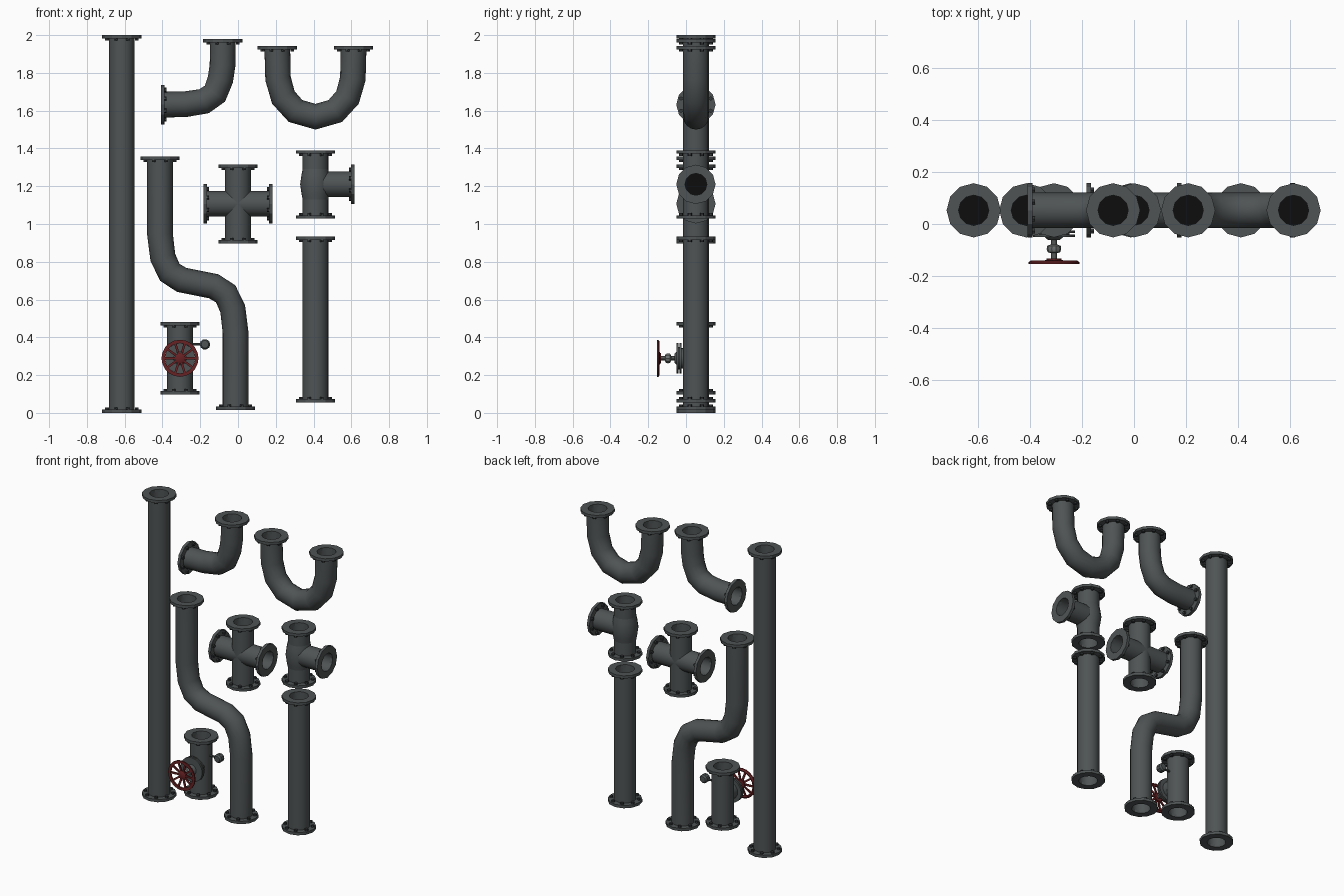
import bpy, bmesh, math
from mathutils import Vector, Matrix

cube = bpy.data.objects.get("Cube")
if cube:
    bpy.data.objects.remove(cube)

PIPE_R, BORE_R, FLANGE_R, AXIS_Y = 0.068, 0.058, 0.104, 0.0525


def material(name, rgb):
    m = bpy.data.materials.new(name)
    m.use_nodes = True
    m.diffuse_color = (*rgb, 1)
    m.node_tree.nodes["Principled BSDF"].inputs["Base Color"].default_value = (*rgb, 1)
    return m


GREY = material("pipe_grey", (0.078, 0.088, 0.09))
DARK = material("bolt_dark_grey", (0.035, 0.04, 0.042))
BLACK = material("bore_black", (0.004, 0.004, 0.004))
RED = material("wheel_red", (0.14, 0.016, 0.018))
STEEL = material("stem_grey", (0.16, 0.17, 0.17))


def finish(bm, name, mat, matrix=None, angle=40):
    bmesh.ops.remove_doubles(bm, verts=bm.verts, dist=0.00001)
    bmesh.ops.recalc_face_normals(bm, faces=bm.faces)
    me = bpy.data.meshes.new(name)
    bm.to_mesh(me)
    bm.free()
    ob = bpy.data.objects.new(name, me)
    bpy.context.collection.objects.link(ob)
    me.materials.append(mat)
    if matrix:
        ob.matrix_world = matrix
    bpy.ops.object.select_all(action="DESELECT")
    ob.select_set(True)
    bpy.context.view_layer.objects.active = ob
    bpy.ops.object.shade_smooth_by_angle(angle=math.radians(angle))
    return ob


def aim(point, direction):
    """Matrix that moves the origin to point and turns z along direction."""
    turn = Vector(direction).to_track_quat("Z", "Y").to_matrix().to_4x4()
    return Matrix.Translation(point) @ turn


def lathe(name, profile, mat, matrix, n=16, angle=40):
    """Turn (radius, height) points round z."""
    bm = bmesh.new()
    vs = [bm.verts.new((r, 0, h)) for r, h in profile]
    es = [bm.edges.new(pair) for pair in zip(vs, vs[1:])]
    bmesh.ops.spin(bm, geom=vs + es, cent=(0, 0, 0), axis=(0, 0, 1),
                   angle=math.tau, steps=n, use_duplicate=False)
    return finish(bm, name, mat, matrix, angle)


def tube(name, path, n=16):
    """Sweep a round section along an x, z path."""
    bm = bmesh.new()
    pts = [Vector((x, AXIS_Y, z)) for x, z in path]
    rings = []
    for i, p in enumerate(pts):
        a, b = pts[max(i - 1, 0)], pts[min(i + 1, len(pts) - 1)]
        t = (p - a).normalized() + (b - p).normalized()
        side = t.normalized().cross(Vector((0, 1, 0)))
        rings.append([bm.verts.new(p + PIPE_R * (side * math.cos(k * math.tau / n)
                      + Vector((0, math.sin(k * math.tau / n), 0)))) for k in range(n)])
    for r, s in zip(rings, rings[1:]):
        for k in range(n):
            j = (k + 1) % n
            bm.faces.new((r[k], r[j], s[j], s[k]))
    return finish(bm, name, GREY)


def pipe_end(name, x, z, direction):
    """Flange, bolts and bore; direction points out of the pipe."""
    m = aim((x, AXIS_Y, z), direction)
    lathe(name + "_flange", [(BORE_R, 0), (FLANGE_R, 0), (FLANGE_R, -0.018),
                             (BORE_R, -0.018), (BORE_R, 0)], GREY, m, 12, 20)
    lathe(name + "_bore", [(BORE_R, -0.1), (BORE_R, -0.01)], GREY, m, 12)
    bore = bpy.context.active_object.data
    bore.flip_normals()
    lathe(name + "_bore_end", [(0, -0.1), (BORE_R, -0.1)], BLACK, m, 12)
    bm = bmesh.new()
    for k in range(8):
        a = (k + 0.5) * math.tau / 8
        bmesh.ops.create_cone(bm, cap_ends=True, segments=6, radius1=0.011, radius2=0.011,
                              depth=0.012, matrix=Matrix.Translation(
                                  (0.085 * math.cos(a), 0.085 * math.sin(a), -0.023)))
    finish(bm, name + "_bolts", DARK, m, 20)


UP, DOWN, LEFT, RIGHT = (0, 0, 1), (0, 0, -1), (1, 0, 0), (-1, 0, 0)


def straight(name, x, low, high):
    tube(name, [(x, low + 0.01), (x, high - 0.01)])
    pipe_end(name + "_top", x, high, UP)
    pipe_end(name + "_bottom", x, low, DOWN)


# Straight runs
straight("long_pipe", -0.615, 0, 2)
straight("short_pipe", 0.41, 0.055, 0.933)
straight("cross_upright", 0, 0.898, 1.314)
straight("tee_upright", 0.41, 1.028, 1.39)
straight("valve_body", -0.307, 0.098, 0.48)

# Cross arms
tube("cross_arms", [(-0.175, 1.107), (0.175, 1.107)])
pipe_end("cross_left", 0.183, 1.107, LEFT)
pipe_end("cross_right", -0.183, 1.107, RIGHT)

# Tee branch with swollen middle
tube("tee_branch", [(0.41, 1.21), (0.61, 1.21)])
pipe_end("tee_branch_end", 0.617, 1.21, LEFT)
lathe("tee_swelling", [(0.067, -0.085), (0.074, -0.05), (0.081, 0), (0.074, 0.05), (0.067, 0.085)],
      GREY, aim((0.41, AXIS_Y, 1.21), UP))

# Elbow
tube("elbow", [(-0.4, 1.632), (-0.28, 1.634), (-0.18, 1.65), (-0.122, 1.69),
               (-0.093, 1.765), (-0.082, 1.84), (-0.08, 1.97)])
pipe_end("elbow_top", -0.08, 1.98, UP)
pipe_end("elbow_side", -0.408, 1.632, RIGHT)

# U bend, mirrored about its middle
half = [(-0.202, 1.93), (-0.198, 1.77), (-0.17, 1.67), (-0.105, 1.598)]
mid = 0.41
tube("u_bend", [(mid + x, z) for x, z in half] + [(mid, 1.568)]
     + [(mid - x, z) for x, z in reversed(half)])
pipe_end("u_bend_left", mid + 0.202, 1.942, UP)
pipe_end("u_bend_right", mid - 0.202, 1.942, UP)

# Offset bend, symmetric under a half turn
arm = [(-0.2, 0.66), (-0.2, 0.26), (-0.185, 0.136), (-0.148, 0.057), (-0.085, 0.017)]
cx, cz = -0.213, 0.687
tube("offset_bend", [(cx + x, cz + z) for x, z in arm]
     + [(cx - x, cz - z) for x, z in reversed(arm)])
pipe_end("offset_bend_top", cx - 0.2, 1.357, UP)
pipe_end("offset_bend_bottom", cx + 0.2, 0.016, DOWN)

# Valve bonnet and stem, facing the front
VX, VZ = -0.307, 0.289
front = aim((VX, 0, VZ), (0, -1, 0))
lathe("valve_neck", [(0.055, -0.04), (0.055, 0.025), (0.08, 0.025), (0.08, 0.035), (0.06, 0.035),
                     (0.06, 0.04), (0.08, 0.04), (0.08, 0.05), (0.035, 0.05), (0.022, 0.062),
                     (0, 0.062)], GREY, front, 16, 25)
lathe("valve_stem", [(0.012, 0.05), (0.012, 0.078), (0.026, 0.084), (0.028, 0.096), (0.024, 0.108),
                     (0.012, 0.112), (0.012, 0.145), (0, 0.145)], STEEL, front, 10, 30)

# Hand wheel: rim, hub and spokes
lathe("wheel_rim", [(0.08, 0.154), (0.098, 0.154), (0.098, 0.146), (0.088, 0.14), (0.08, 0.144),
                    (0.08, 0.154)], RED, front, 20, 30)
lathe("wheel_hub", [(0, 0.153), (0.018, 0.153), (0.028, 0.148), (0.028, 0.132), (0, 0.132)],
      RED, front, 12, 30)
bm = bmesh.new()
for k in range(10):
    spin = Matrix.Rotation(k * math.tau / 10, 4, "Z")
    tilt = Matrix.Rotation(-0.1, 4, "Y")
    bmesh.ops.create_cube(bm, size=1, matrix=spin @ Matrix.Translation((0.053, 0, 0.145))
                          @ tilt @ Matrix.Diagonal((0.066, 0.012, 0.008, 1)))
finish(bm, "wheel_spokes", RED, front, 20)

# Gauge on a thin side rod
lathe("gauge_rod", [(0.007, 0), (0.007, 0.12)], GREY, aim((VX, AXIS_Y, 0.363), LEFT), 8)
lathe("gauge", [(0, -0.026), (0.02, -0.024), (0.028, -0.014), (0.028, 0.014), (0.02, 0.024), (0, 0.026)],
      GREY, aim((-0.175, AXIS_Y, 0.363), (0, -1, 0)), 10, 25)
